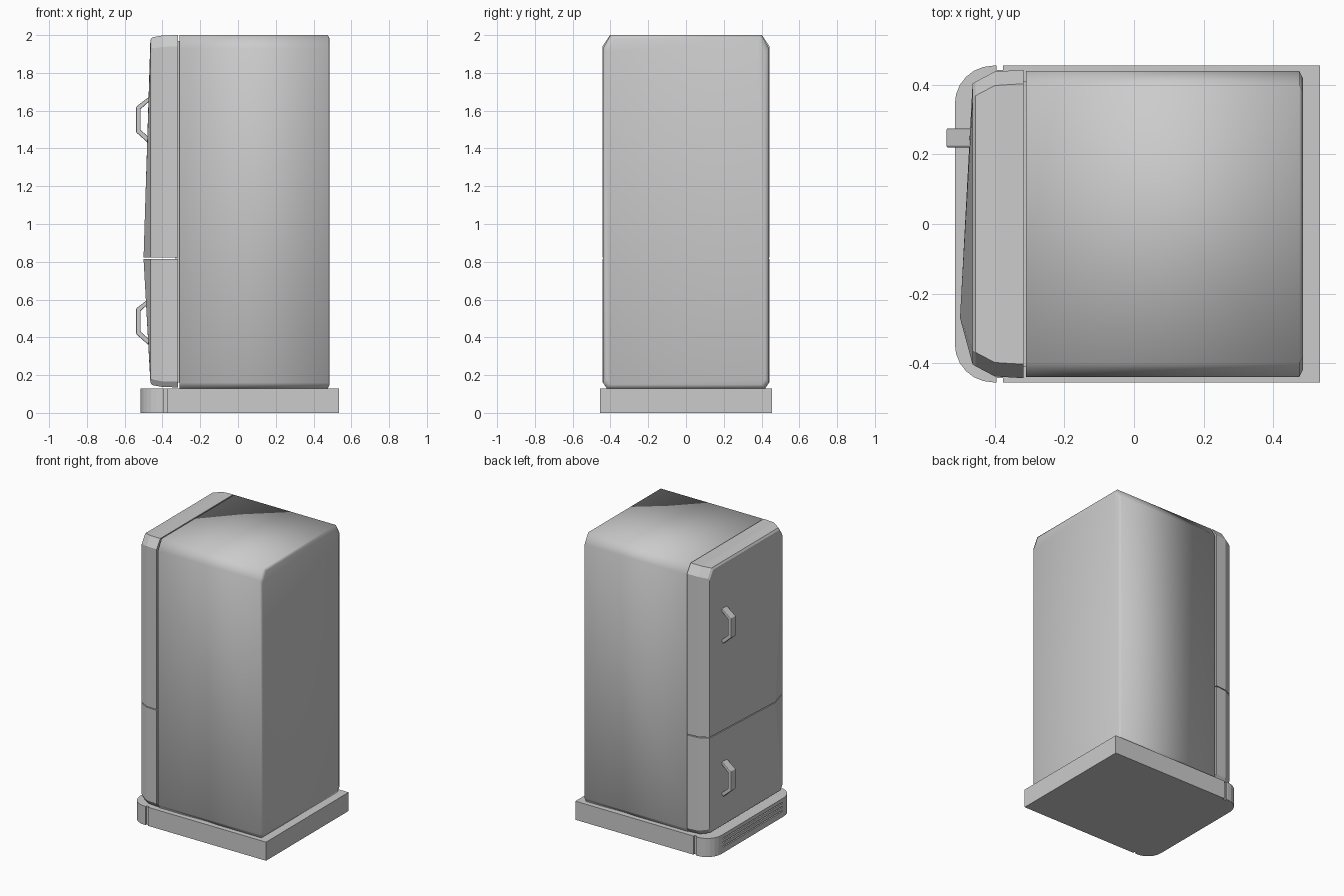
import bpy, bmesh, math

cube = bpy.data.objects.get("Cube")
if cube:
    bpy.data.objects.remove(cube, do_unlink=True)

grey = bpy.data.materials.new("light grey enamel")
grey.use_nodes = True
colour = (0.6, 0.6, 0.6, 1)
grey.diffuse_color = colour
grey.node_tree.nodes["Principled BSDF"].inputs["Base Color"].default_value = colour


def finish(name, bm, smooth=False, bevel=0):
    """Clean the mesh and turn it into an object."""
    bmesh.ops.remove_doubles(bm, verts=bm.verts, dist=0.0001)
    bmesh.ops.recalc_face_normals(bm, faces=bm.faces)
    for f in bm.faces:
        f.smooth = smooth
    mesh = bpy.data.meshes.new(name)
    bm.to_mesh(mesh)
    bm.free()
    mesh.materials.append(grey)
    obj = bpy.data.objects.new(name, mesh)
    bpy.context.collection.objects.link(obj)
    if bevel:
        mod = obj.modifiers.new("rounded edges", "BEVEL")
        mod.width = bevel
        mod.segments = 2
    return obj


def loft(name, rings, fan=None, **options):
    """Join equal rings of points; close the last as a fan if asked."""
    bm = bmesh.new()
    rows = [[bm.verts.new(p) for p in ring] for ring in rings]
    n = len(rows[0])
    for a, b in zip(rows, rows[1:]):
        for i in range(n):
            j = (i + 1) % n
            bm.faces.new((a[i], a[j], b[j], b[i]))
    bm.faces.new(rows[0])
    last = rows[-1]
    if fan is None:
        bm.faces.new(last)
    else:
        for k in range(1, n - 1):
            bm.faces.new((last[fan], last[(fan + k) % n], last[(fan + k + 1) % n]))
    return finish(name, bm, **options)


def box(name, x0, x1, half_y, z0, z1):
    ring = [(-half_y, z0), (half_y, z0), (half_y, z1), (-half_y, z1)]
    return loft(name, [[(x, y, z) for y, z in ring] for x in (x0, x1)])


# Cabinet: chamfered section running front to back, shaded as one soft form
def cabinet_ring(x, inset):
    w, top, low = 0.44 - inset, 2 - inset, 0.13 + inset
    half = [(w - 0.02, low), (w, low + 0.03), (w, top - 0.07), (w - 0.04, top)]
    return [(x, y, z) for y, z in half] + [(x, -y, z) for y, z in reversed(half)]


loft("cabinet", [cabinet_ring(-0.31, 0), cabinet_ring(0.475, 0),
                 cabinet_ring(0.485, 0.02)], smooth=True)
box("door_seal", -0.33, -0.30, 0.41, 0.16, 1.97)


# Doors: chamfered slabs whose faces swell to a peak beside the split
def door(name, z_cut, z_end, corner_y, corner_z):
    s = 1 if z_end > z_cut else -1

    def ring(x, inset, drop, peak_x):
        w, end = 0.443 - inset, z_end - s * drop
        side = end - s * corner_z
        cy = w - corner_y
        return [(x, -w, z_cut), (peak_x, -0.27, z_cut), (x, w, z_cut),
                (x, w, side), (x, cy, end), (x, -cy, end), (x, -w, side)]

    loft(name, [ring(-0.318, 0, 0, -0.318), ring(-0.4, 0.005, 0.002, -0.4),
                ring(-0.455, 0.034, 0.012, -0.455),
                ring(-0.464, 0.04, 0.025, -0.5)], fan=1)


door("upper_door", 0.822, 2.0, 0.04, 0.06)
door("lower_door", 0.816, 0.135, 0.02, 0.03)


# Handles: bent bars standing off the doors
def handle(name, z):
    outer = [(-0.465, 0.125), (-0.539, 0.068), (-0.539, -0.068), (-0.475, -0.125)]
    inner = [(-0.465, -0.1), (-0.516, -0.055), (-0.516, 0.055), (-0.465, 0.1)]
    loft(name, [[(x, y, z + dz) for x, dz in outer + inner] for y in (0.22, 0.275)],
         bevel=0.005)


handle("upper_handle", 1.553)
handle("lower_handle", 0.485)

# Plinth with a recessed joint behind its rounded front
box("plinth", -0.376, 0.535, 0.455, 0, 0.13)
box("plinth_joint", -0.4, -0.37, 0.443, 0, 0.13)


# Rounded plinth front with horizontal grille slots
def plinth_ring(z, depth):
    front, r, w = -0.515, 0.11, 0.455
    half = [(front + depth, 0.33), (front, 0.33)]
    for k in range(7):
        a = math.radians(15 * k)
        half.append((front + r - r * math.cos(a), w - r + r * math.sin(a)))
    half.append((-0.395, w))
    return [(x, y, z) for x, y in half] + [(x, -y, z) for x, y in reversed(half)]


rings = [plinth_ring(0, 0)]
for z in (0.04, 0.068, 0.096):
    rings += [plinth_ring(z, 0), plinth_ring(z, 0.02),
              plinth_ring(z + 0.008, 0.02), plinth_ring(z + 0.008, 0)]
rings.append(plinth_ring(0.13, 0))
loft("plinth_grille", rings)
